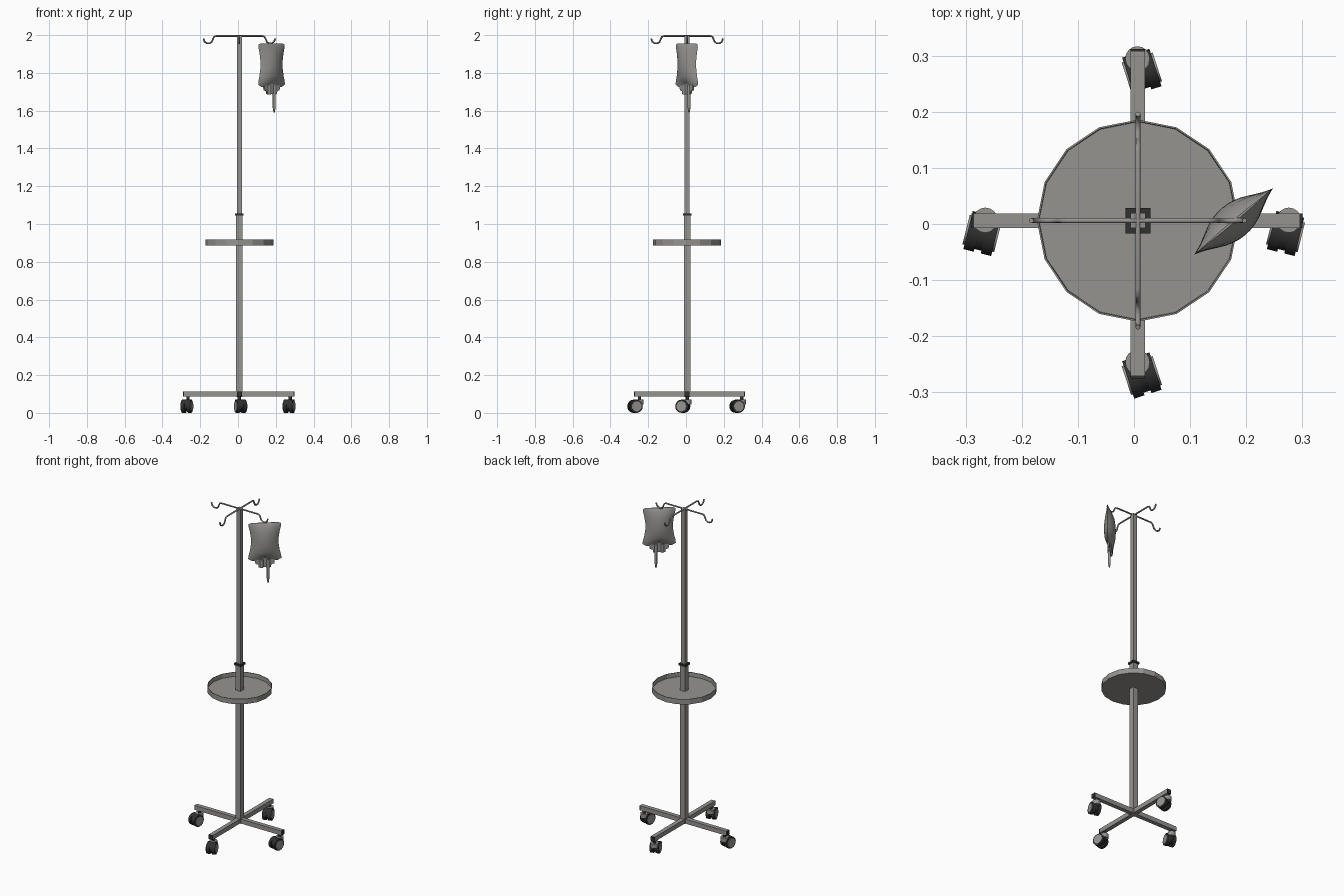
import bpy, bmesh, math
from mathutils import Vector, Matrix

if "Cube" in bpy.data.objects:
    bpy.data.objects.remove(bpy.data.objects["Cube"])

CX, CY = 0.007, 0.006          # pole axis


def material(name, rgb):
    m = bpy.data.materials.new(name)
    m.diffuse_color = (*rgb, 1)
    m.use_nodes = True
    m.node_tree.nodes["Principled BSDF"].inputs["Base Color"].default_value = m.diffuse_color
    return m


STEEL = material("grey steel", (0.30, 0.295, 0.28))
BLACK = material("black rubber", (0.03, 0.03, 0.03))


def finish(name, bm, mat, smooth=None):
    bmesh.ops.recalc_face_normals(bm, faces=bm.faces)
    me = bpy.data.meshes.new(name)
    bm.to_mesh(me)
    bm.free()
    ob = bpy.data.objects.new(name, me)
    bpy.context.collection.objects.link(ob)
    me.materials.append(mat)
    if smooth:
        bpy.ops.object.select_all(action='DESELECT')
        ob.select_set(True)
        bpy.context.view_layer.objects.active = ob
        bpy.ops.object.shade_smooth_by_angle(angle=math.radians(smooth))
    return ob


def box(name, lo, hi, mat):
    lo, hi = Vector(lo), Vector(hi)
    bm = bmesh.new()
    bmesh.ops.create_cube(bm, size=1, matrix=Matrix.Translation((lo + hi) / 2)
                          @ Matrix.Diagonal((*(hi - lo), 1)))
    return finish(name, bm, mat)


def rod(name, centre, axis, r1, r2, depth, mat, sides=16):
    bm = bmesh.new()
    rot = Vector(axis).to_track_quat('Z', 'Y').to_matrix().to_4x4()
    bmesh.ops.create_cone(bm, cap_ends=True, segments=sides, radius1=r1, radius2=r2,
                          depth=depth, matrix=Matrix.Translation(centre) @ rot)
    return finish(name, bm, mat, 40)


def column(name, half, z0, z1, mat):
    return box(name, (CX - half, CY - half, z0), (CX + half, CY + half, z1), mat)


# Pole sections and collar
column("lower_pole", 0.017, 0.085, 1.045, STEEL)
column("pole_collar", 0.0225, 1.044, 1.056, BLACK)
column("upper_pole", 0.0135, 1.05, 1.998, STEEL)

# Base legs with dark end caps
w = 0.013
box("side_legs", (-0.285, CY - w, 0.086), (0.295, CY + w, 0.113), STEEL)
box("front_back_legs", (CX - w, -0.27, 0.086), (CX + w, 0.307, 0.113), STEEL)
for n, x in (("left", -0.287), ("right", 0.297)):
    box(n + "_leg_cap", (x - .003, CY - w, .086), (x + .003, CY + w, .112), BLACK)
for n, y in (("front", -0.272), ("back", 0.309)):
    box(n + "_leg_cap", (CX - w, y - .003, .086), (CX + w, y + .003, .112), BLACK)

# Twin-wheel swivel casters
for n, x, y, deg in (("left", -.271, -.017, -14), ("right", .270, -.017, -14),
                     ("front", .014, -.270, 18), ("back", .014, .271, 18)):
    a = math.radians(deg)
    axle = Vector((math.cos(a), math.sin(a), 0))
    fwd = Vector((-math.sin(a), math.cos(a), 0))
    c = Vector((x, y, 0.035))
    for s, tag in ((-1, "inner"), (1, "outer")):
        rod(f"{n}_{tag}_wheel", c + axle * s * .016, axle, .035, .035, .019, BLACK, 20)
        rod(f"{n}_{tag}_hub", c + axle * s * .0265, axle, .027, .027, .005, STEEL, 16)
    rod(n + "_caster_core", c + Vector((0, 0, .006)), axle, .030, .030, .016, BLACK, 16)
    p = c + fwd * .025
    rod(n + "_caster_body", (p.x, p.y, .058), (0, 0, 1), .022, .022, .026, STEEL)
    rod(n + "_caster_stem", (p.x, p.y, .079), (0, 0, 1), .009, .009, .018, BLACK, 12)

# Sixteen-sided open tray, revolved from a thin wall profile
bm = bmesh.new()
rings = []
for r, z in ((.176, .892), (.177, .918), (.180, .918), (.180, .886)):
    rings.append([bm.verts.new((CX + r * math.cos(i * math.pi / 8),
                                CY + r * math.sin(i * math.pi / 8), z)) for i in range(16)])
for a, b in zip(rings, rings[1:]):
    for i in range(16):
        j = (i + 1) % 16
        bm.faces.new((a[i], a[j], b[j], b[i]))
bm.faces.new(rings[0])
bm.faces.new(rings[-1])
finish("tray", bm, STEEL)

# Four bent wire hooks at the top
path = ((0, 1.995), (.122, 1.995), (.134, 1.991), (.140, 1.978), (.146, 1.964),
        (.158, 1.956), (.172, 1.957), (.184, 1.965), (.190, 1.982))
for k in range(4):
    ca, sa = round(math.cos(k * math.pi / 2)), round(math.sin(k * math.pi / 2))
    bm = bmesh.new()
    loops = []
    for i, (d, z) in enumerate(path):
        d0, z0 = path[max(i - 1, 0)]
        d1, z1 = path[min(i + 1, len(path) - 1)]
        t = Vector((d1 - d0, z1 - z0)).normalized()
        loop = []
        for q in range(8):
            u = .0045 * math.cos(q * math.pi / 4)
            v = .0045 * math.sin(q * math.pi / 4)
            dd, zz = d - t.y * u, z + t.x * u
            loop.append(bm.verts.new((CX + ca * dd - sa * v, CY + sa * dd + ca * v, zz)))
        loops.append(loop)
    for a, b in zip(loops, loops[1:]):
        for q in range(8):
            bm.faces.new((a[q], a[q - 7], b[q - 7], b[q]))
    bm.faces.new(loops[0])
    bm.faces.new(loops[-1])
    finish(("right", "back", "left", "front")[k] + "_hook", bm, STEEL, 45)

# Fluid bag: lens sections, turned about the vertical
PLACE = Matrix.Translation((.1775, .0045, 0)) @ Matrix.Rotation(math.radians(40), 4, 'Z')
# height, half width, half thickness
SECTIONS = ((1.956, .075, .002), (1.951, .089, .006), (1.935, .090, .015),
            (1.905, .083, .025), (1.865, .077, .031), (1.825, .077, .032),
            (1.785, .083, .028), (1.755, .091, .018), (1.738, .092, .009), (1.726, .072, .003))
bm = bmesh.new()
N = 12
loops = []
for z, hw, th in SECTIONS:
    loop = []
    for i in range(2 * N):
        u = -1 + 2 * i / N if i <= N else 3 - 2 * i / N
        t = th * (1 - u * u) * (1 if i < N else -1)
        arch = .012 * max(0, 1 - abs(u) * 2) if z < 1.74 else 0
        loop.append(bm.verts.new(PLACE @ Vector((u * hw, t, z + arch))))
    loops.append(loop)
for a, b in zip(loops, loops[1:]):
    for i in range(2 * N):
        j = (i + 1) % (2 * N)
        bm.faces.new((a[i], a[j], b[j], b[i]))
bm.faces.new(loops[0])
bm.faces.new(loops[-1])
finish("fluid_bag", bm, STEEL, 50)

# Bottom flap with stepped corners
outline = ((-.056, 1.75), (-.052, 1.708), (-.036, 1.704), (-.034, 1.687),
           (.034, 1.687), (.036, 1.704), (.052, 1.708), (.056, 1.75))
bm = bmesh.new()
f = bm.faces.new([bm.verts.new(PLACE @ Vector((u, -.005, z))) for u, z in outline])
ext = bmesh.ops.extrude_face_region(bm, geom=[f])
off = PLACE.to_3x3() @ Vector((0, .010, 0))
bmesh.ops.translate(bm, vec=off, verts=[v for v in ext["geom"] if isinstance(v, bmesh.types.BMVert)])
finish("bag_flap", bm, STEEL)

# Ports and the drip tube
for u, n in ((-.018, "left"), (.018, "right")):
    rod(n + "_port", PLACE @ Vector((u, 0, 1.71)), (0, 0, 1), .011, .011, .05, STEEL, 12)
tube = PLACE @ Vector((.018, 0, 0))
rod("drip_tube", (tube.x, tube.y, 1.654), (0, 0, 1), .0075, .0075, .075, STEEL, 12)
rod("drip_tip", (tube.x, tube.y, 1.603), (0, 0, 1), .003, .0075, .027, STEEL, 12)
